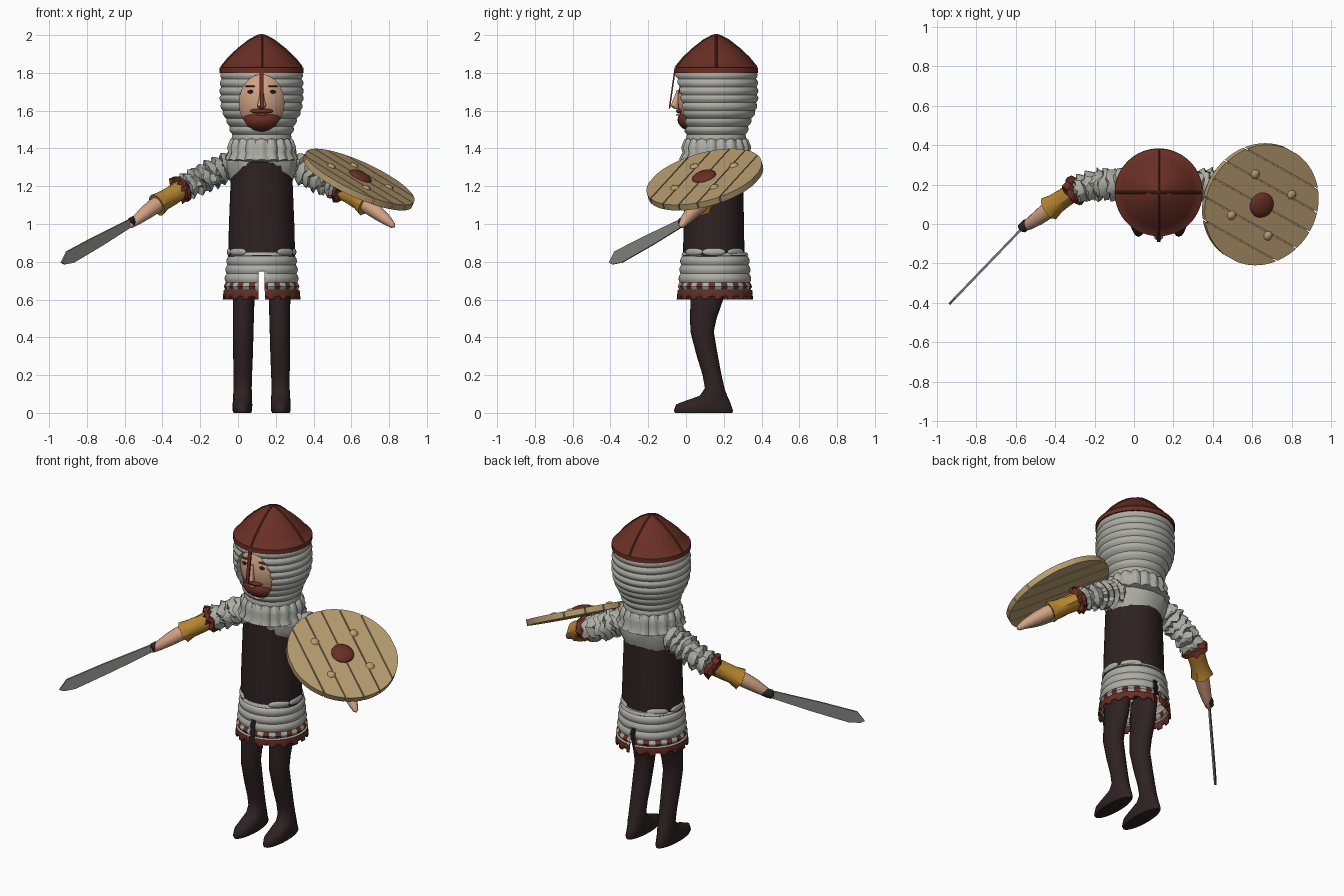
import bpy, bmesh, math, random
from mathutils import Vector, Matrix

random.seed(4)
CX, CY = 0.125, 0.16          # body axis

if "Cube" in bpy.data.objects:
    bpy.data.objects.remove(bpy.data.objects["Cube"])


def material(name, r, g, b):
    m = bpy.data.materials.new(name)
    m.use_nodes = True
    m.diffuse_color = (r, g, b, 1)
    m.node_tree.nodes["Principled BSDF"].inputs["Base Color"].default_value = (r, g, b, 1)
    return m


RED = material("russet red", 0.14, 0.028, 0.018)
MAIL = material("mail grey", 0.42, 0.42, 0.38)
CLOTH = material("dark brown cloth", 0.028, 0.016, 0.016)
WOOD = material("pale wood", 0.48, 0.34, 0.16)
SKIN = material("skin", 0.64, 0.36, 0.23)
LEATHER = material("yellow leather", 0.48, 0.24, 0.03)
STEEL = material("steel", 0.25, 0.25, 0.23)
DARK = material("eye black", 0.012, 0.01, 0.01)


def finish(name, bm, *mats, angle=40):
    bmesh.ops.recalc_face_normals(bm, faces=bm.faces)
    mesh = bpy.data.meshes.new(name)
    bm.to_mesh(mesh)
    bm.free()
    for m in mats:
        mesh.materials.append(m)
    if angle:
        mesh.shade_smooth()
        mesh.set_sharp_from_angle(angle=math.radians(angle))
    obj = bpy.data.objects.new(name, mesh)
    bpy.context.collection.objects.link(obj)
    return obj


def loft_mesh(rings, n=32, along=False, jitter=0, caps=True):
    """Skin elliptical rings (x, y, z, rx, ry), level or turned along the path."""
    bm, rows = bmesh.new(), []
    for k, (x, y, z, rx, ry) in enumerate(rings):
        turn = Matrix.Identity(3)
        if along:
            a, b = rings[max(k - 1, 0)], rings[min(k + 1, len(rings) - 1)]
            turn = (Vector(b[:3]) - Vector(a[:3])).to_track_quat('Z', 'Y').to_matrix()
        row = []
        for i in range(n):
            t = math.tau * i / n
            f = random.uniform(-jitter, jitter)
            p = Vector(((rx + f) * math.cos(t), (ry + f) * math.sin(t), f))
            row.append(bm.verts.new(Vector((x, y, z)) + turn @ p))
        rows.append(row)
    for r, s in zip(rows, rows[1:]):
        for i in range(n):
            j = (i + 1) % n
            bm.faces.new((r[i], r[j], s[j], s[i]))
    if caps:
        bm.faces.new(rows[0])
        bm.faces.new(rows[-1])
    return bm


def loft(name, rings, mat, angle=40, **kw):
    return finish(name, loft_mesh(rings, **kw), mat, angle=angle)


def sample(keys, t):
    """Linear blend through rows of keys, t in 0..1."""
    f = t * (len(keys) - 1)
    i = min(int(f), len(keys) - 2)
    return [a + (b - a) * (f - i) for a, b in zip(keys[i], keys[i + 1])]


def ball(name, loc, size, mat, rot=None, seg=24):
    bm = bmesh.new()
    m = Matrix.Translation(loc) @ (rot or Matrix()) @ Matrix.Diagonal((*size, 1))
    bmesh.ops.create_uvsphere(bm, u_segments=seg, v_segments=seg // 2, radius=1, matrix=m)
    return finish(name, bm, mat, angle=60)


def prism(name, pts, origin, u, v, thick, mat):
    """Flat outline in the u, v plane, thickened along its normal."""
    bm = bmesh.new()
    w = u.cross(v).normalized() * thick
    o = Vector(origin) - w / 2
    face = bm.faces.new([bm.verts.new(o + u * a + v * b) for a, b in pts])
    ext = bmesh.ops.extrude_face_region(bm, geom=[face])
    bmesh.ops.translate(bm, vec=w, verts=[g for g in ext["geom"] if isinstance(g, bmesh.types.BMVert)])
    return finish(name, bm, mat, angle=0)


X, Y, Z = Vector((1, 0, 0)), Vector((0, 1, 0)), Vector((0, 0, 1))

# Helmet with rim band and four ridges
dome = [(0.213, 1.83), (0.175, 1.877), (0.125, 1.925), (0.065, 1.972), (0.02, 1.996), (0.004, 2.0)]
rim = [(0.2, 1.8), (0.222, 1.8), (0.222, 1.828)]
loft("helmet", [(CX, CY, z, r, r) for r, z in rim + dome], RED, n=40)
for k in range(4):
    c, s = math.cos(k * math.pi / 2), math.sin(k * math.pi / 2)
    loft("helmet_ridge", [(CX + r * c, CY + r * s, z - 0.001, 0.007, 0.007) for r, z in dome],
         RED, n=8, along=True)
guard = (Vector((0, -0.03, -0.21))).normalized()
prism("nose_guard", [(-0.011, 0), (0.011, 0), (0.009, 0.21), (-0.009, 0.21)],
      (CX, CY - 0.218, 1.82), X, guard, 0.008, RED)

# Ringed mail hood with an oval face opening
hood_keys = [(0.15, 1.40), (0.15, 1.46), (0.172, 1.53), (0.205, 1.60), (0.215, 1.67), (0.213, 1.74), (0.208, 1.81)]
rings = []
for i in range(61):
    r, z = sample(hood_keys, i / 60)
    r += 0.009 * abs(math.sin(math.pi * i / 6))
    rings.append((CX, CY, z, r, r))
hood = loft("mail_hood", rings, MAIL, n=64)
cutter_bm = bmesh.new()
bmesh.ops.create_cone(cutter_bm, cap_ends=True, segments=40, radius1=1, radius2=1, depth=0.3,
                      matrix=Matrix.Translation((CX, -0.05, 1.64)) @ Matrix.Diagonal((0.118, 1, 0.15, 1))
                      @ Matrix.Rotation(math.pi / 2, 4, 'X'))
cutter = finish("face_cutter", cutter_bm, MAIL)
cutter.hide_render = True
cut = hood.modifiers.new("face_opening", 'BOOLEAN')
cut.operation, cut.solver, cut.object = 'DIFFERENCE', 'EXACT', cutter
bpy.context.view_layer.objects.active = hood
bpy.ops.object.modifier_apply(modifier=cut.name)
bpy.data.objects.remove(cutter)

# Face
ball("face", (CX, 0.12, 1.66), (0.155, 0.165, 0.2), SKIN, seg=32)
ball("beard", (CX, 0.055, 1.552), (0.108, 0.1, 0.066), RED)
ball("moustache", (CX, -0.03, 1.598), (0.062, 0.022, 0.014), RED)
ball("mouth", (CX, -0.045, 1.578), (0.024, 0.008, 0.005), SKIN, seg=12)
loft("nose", [(CX, -0.05, 1.61, 0.012, 0.012), (CX, -0.06, 1.625, 0.024, 0.024),
              (CX, -0.05, 1.66, 0.015, 0.018), (CX, -0.04, 1.71, 0.009, 0.009)], SKIN, n=10)
for s in (-1, 1):
    ball("eye", (CX + s * 0.058, -0.028, 1.70), (0.018, 0.009, 0.009), DARK, seg=12)
    ball("eyebrow", (CX + s * 0.058, -0.024, 1.729), (0.03, 0.009, 0.005), RED, seg=12)

# Scalloped collar and mail shoulders
collar = loft_mesh([(CX, CY, z, r, r) for r, z in
                    [(0.14, 1.45), (0.162, 1.44), (0.178, 1.40), (0.172, 1.37), (0.19, 1.335), (0.16, 1.325)]], n=96)
for v in collar.verts:
    t = math.atan2(v.co.y - CY, v.co.x - CX)
    wave = abs(math.sin(t * 9))
    v.co += Vector((math.cos(t), math.sin(t), 0)) * 0.014 * (wave - 0.5) + Z * 0.008 * wave
finish("mail_collar", collar, MAIL)
loft("mail_shoulders", [(CX, CY, z, r, r * 0.85) for r, z in
                        [(0.15, 1.2), (0.185, 1.28), (0.19, 1.33), (0.175, 1.37), (0.12, 1.4)]],
     MAIL, n=28, jitter=0.005, angle=20)

# Tabard
loft("tabard", [(CX, 0.147, z, rx, ry) for z, rx, ry in
                [(0.8, 0.165, 0.15), (0.81, 0.178, 0.163), (1.0, 0.173, 0.16), (1.2, 0.165, 0.156),
                 (1.325, 0.16, 0.152), (1.335, 0.145, 0.14)]], CLOTH, n=48)
prism("tabard_back_seam", [(-0.004, 0.82), (0.004, 0.82), (0.004, 1.32), (-0.004, 1.32)],
      (CX, 0.305, 0), X, (Z + Y * -0.012), 0.009, CLOTH)
for deg in (0, 48, 132, 180, 222, 318):
    t = math.radians(deg)
    ball("mail_fold", (CX + 0.168 * math.cos(t), 0.147 + 0.155 * math.sin(t), 0.852),
         (0.016, 0.062, 0.022), MAIL, rot=Matrix.Rotation(t, 4, 'Z'))

# Mail skirt with slits front and back, and battlement trim
heights = [0.6, 0.615, 0.635, 0.648, 0.654] + [0.668, 0.68, 0.69] + [0.69 + 0.0117 * k for k in range(1, 13)]
rings = []
for z in heights:
    f = (0.83 - z) / 0.23
    bulge = 0.009 * abs(math.sin((z - 0.69) / 0.0468 * math.pi)) if z > 0.655 else 0
    r = 0.176 + 0.022 * f + bulge + (0.008 if z < 0.65 else 0)
    rings.append((CX, 0.153, z, r, r * 0.985))
skirt = loft_mesh(rings, n=72, caps=False)
gone = []
for f in skirt.faces:
    c = f.calc_center_median()
    block = int(math.degrees(math.atan2(c.y - 0.153, c.x - CX)) % 360 / 10) % 2
    f.material_index = int(c.z < 0.648 or (0.654 < c.z < 0.69 and block))
    if (abs(c.x - CX) < 0.014 and c.z < 0.75) or (c.z < 0.615 and block):
        gone.append(f)
bmesh.ops.delete(skirt, geom=gone, context='FACES')
skirt = finish("mail_skirt", skirt, MAIL, RED)
skirt.modifiers.new("thickness", 'SOLIDIFY').thickness = 0.008
loft("skirt_trim_band", [(CX, 0.153, z, r, r) for z, r in [(0.83, 0.15), (0.833, 0.178), (0.85, 0.17)]],
     MAIL, n=48)

# Legs with shoes
leg = [(0.0, 0.093, 0.046, 0.152), (0.012, 0.092, 0.052, 0.157), (0.045, 0.093, 0.052, 0.145),
       (0.065, 0.115, 0.051, 0.115), (0.09, 0.145, 0.05, 0.073), (0.13, 0.152, 0.048, 0.052),
       (0.2, 0.138, 0.049, 0.05), (0.3, 0.113, 0.052, 0.056), (0.43, 0.085, 0.054, 0.062),
       (0.5, 0.092, 0.055, 0.07), (0.6, 0.11, 0.057, 0.087), (0.74, 0.125, 0.06, 0.095)]
for s, side in ((1, "left"), (-1, "right")):
    loft(side + "_leg", [(CX + s * (0.102 - 0.012 * z), y, z, rx, ry) for z, y, rx, ry in leg],
         CLOTH, n=24, angle=50)

# Arms: mail sleeve, ragged cuff, bracer, hand
sleeve = [(0.09, 0.18, 1.335, 0.06), (0.175, 0.2, 1.31, 0.07), (0.25, 0.2, 1.272, 0.073),
          (0.33, 0.198, 1.232, 0.07), (0.42, 0.172, 1.185, 0.06)]
cuff = [(0.405, 0.178, 1.198, 0.05), (0.415, 0.174, 1.19, 0.074), (0.432, 0.165, 1.182, 0.076), (0.442, 0.16, 1.175, 0.045)]
bracer = [(0.435, 0.162, 1.18, 0.052), (0.475, 0.135, 1.152, 0.05), (0.52, 0.102, 1.125, 0.052), (0.555, 0.078, 1.102, 0.062)]
hand = [(0.53, 0.095, 1.118, 0.042), (0.57, 0.062, 1.092, 0.042), (0.615, 0.028, 1.058, 0.037),
        (0.66, -0.003, 1.022, 0.028), (0.695, -0.025, 0.992, 0.016), (0.703, -0.03, 0.985, 0.004)]
for s, side in ((1, "left"), (-1, "right")):
    def place(rows):
        return [(CX + s * x, y, z, r, r) for x, y, z, r in rows]
    scales = []
    for i in range(25):
        x, y, z, r = sample(sleeve, i / 24)
        scales.append((x, y, z, r + (0.008 if i % 3 == 1 else -0.006 * (i % 3))))
    loft(side + "_mail_sleeve", place(scales), MAIL, n=22, along=True, jitter=0.011, angle=25)
    loft(side + "_cuff", place(cuff), RED, n=20, along=True, jitter=0.011, angle=20)
    loft(side + "_bracer", place(bracer), LEATHER, n=14, along=True, jitter=0.004, angle=30)
    loft(side + "_hand", place(hand), SKIN, n=16, along=True)

# Sword in the right hand
d = Vector((-0.37, -0.385, -0.21)).normalized()
up = (Z - d * d.z).normalized()
grip = Vector((-0.565, -0.02, 1.008))
prism("sword_blade", [(0, 0.021), (0.3, 0.034), (0.515, 0.038), (0.575, -0.002), (0.555, -0.02),
                      (0.49, -0.036), (0.25, -0.032), (0, -0.021)], grip, d, up, 0.012, STEEL)
loft("sword_grip", [(*(grip + d * t), r, r) for t, r in [(-0.06, 0.014), (-0.03, 0.026), (0.005, 0.026), (0.012, 0.018)]],
     CLOTH, n=10, along=True)

# Plank shield on the left arm
n = Vector((0.4, -0.25, 0.88)).normalized()
p = Vector((0.87, -0.5, 0))
p = (p - n * p.dot(n)).normalized()
q = n.cross(p)
mid, R, COUNT = Vector((0.64, 0.1, 1.235)), 0.315, 6
for i in range(COUNT):
    a = -R + 2 * R * i / COUNT + 0.003
    b = a + 2 * R / COUNT - 0.006
    us = [a + (b - a) * k / 10 for k in range(11)]
    half = [math.sqrt(max(R * R - u * u, 1e-4)) for u in us]
    outline = [(h, u) for h, u in zip(half, us)] + [(-h, u) for h, u in zip(half[::-1], us[::-1])]
    prism("shield_plank", outline, mid, p, q, 0.034, WOOD)
circle = [(0.3 * math.cos(k * math.tau / 40), 0.3 * math.sin(k * math.tau / 40)) for k in range(40)]
prism("shield_backing", circle, mid, p, q, 0.02, WOOD)
tilt = Matrix((p, q, n)).transposed().to_4x4()
ball("shield_boss", mid + n * 0.017, (0.065, 0.065, 0.026), RED, rot=tilt)
for k in range(4):
    t = math.tau * (k + 0.5) / 4
    spot = mid + (p * math.cos(t) + q * math.sin(t)) * 0.17 + n * 0.017
    ball("shield_rivet", spot, (0.025, 0.025, 0.014), WOOD, rot=tilt, seg=8)
